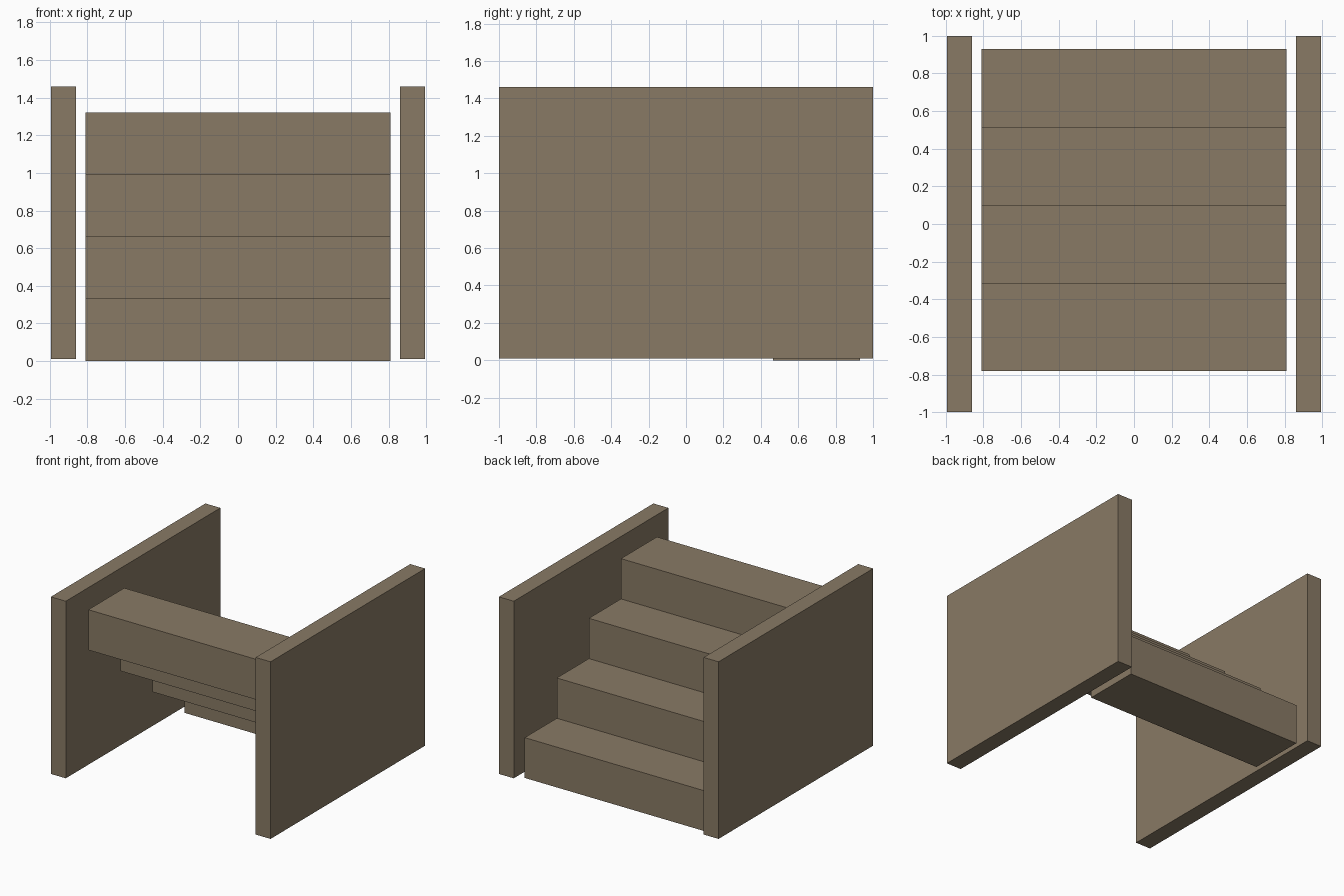
import bpy

if "Cube" in bpy.data.objects:
    bpy.data.objects.remove(bpy.data.objects["Cube"])

wood = bpy.data.materials.new("brown_wood")
wood.diffuse_color = (0.25, 0.195, 0.13, 1)
wood.use_nodes = True
wood.node_tree.nodes["Principled BSDF"].inputs["Base Color"].default_value = wood.diffuse_color


def box(name, lo, hi):
    """Axis-aligned block between two corners."""
    bpy.ops.mesh.primitive_cube_add(size=1, location=[(a + b) / 2 for a, b in zip(lo, hi)])
    ob = bpy.context.object
    ob.name = name
    ob.scale = [b - a for a, b in zip(lo, hi)]
    bpy.ops.object.transform_apply(location=False, rotation=False, scale=True)
    ob.data.materials.append(wood)


# side walls
box("left_wall", (-0.995, -1, 0.01), (-0.86, 1, 1.46))
box("right_wall", (0.86, -1, 0.01), (0.995, 1, 1.46))

# overlapping steps, rising from the back towards the front
RISE, RUN, DEPTH = 0.33, 0.415, 0.465
for i in range(4):
    back = 0.93 - i * RUN
    box(f"step_{i + 1}", (-0.81, back - DEPTH, i * RISE), (0.81, back, (i + 1) * RISE))
